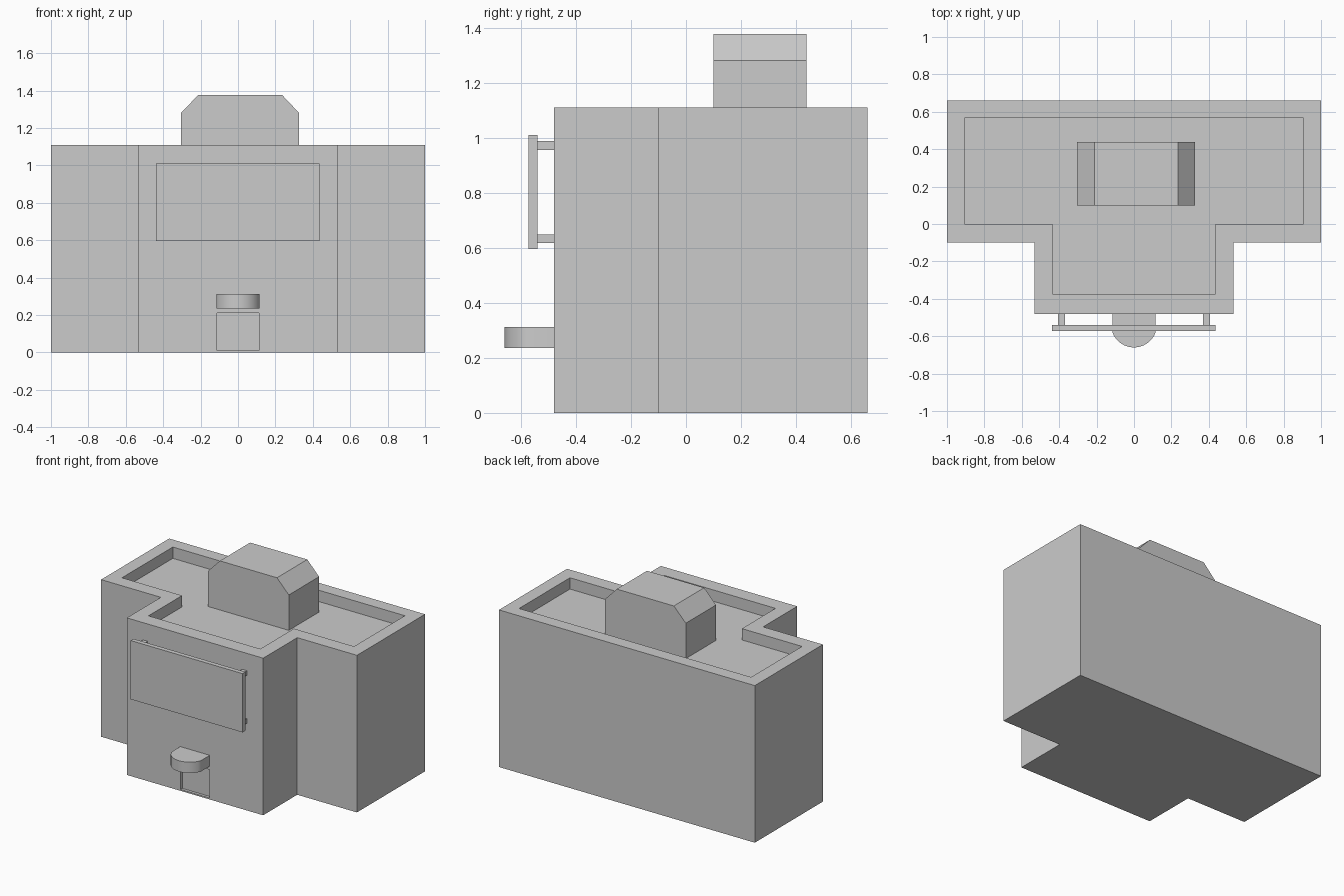
import bpy, bmesh, math

if "Cube" in bpy.data.objects:
    bpy.data.objects.remove(bpy.data.objects["Cube"])


def prism(name, outline, to_3d, a, b):
    """Extrude a 2D outline between depths a and b; to_3d maps (u, v, depth) to xyz."""
    bm = bmesh.new()
    face = bm.faces.new([bm.verts.new(to_3d(u, v, a)) for u, v in outline])
    ext = bmesh.ops.extrude_face_region(bm, geom=[face])
    start, end = to_3d(0, 0, a), to_3d(0, 0, b)
    bmesh.ops.translate(
        bm, vec=[e - s for s, e in zip(start, end)],
        verts=[g for g in ext["geom"] if isinstance(g, bmesh.types.BMVert)])
    bmesh.ops.recalc_face_normals(bm, faces=bm.faces[:])
    mesh = bpy.data.meshes.new(name)
    bm.to_mesh(mesh)
    bm.free()
    obj = bpy.data.objects.new(name, mesh)
    bpy.context.collection.objects.link(obj)
    return obj


def plan(u, v, d):       # outline seen from above, extruded in z
    return (u, v, d)


def elevation(u, v, d):  # outline seen from the front, extruded in y
    return (u, d, v)


def box(name, x0, x1, y0, y1, z0, z1):
    return prism(name, [(x0, y0), (x1, y0), (x1, y1), (x0, y1)], plan, z0, z1)


def t_shape(wide, narrow, back, step, front):
    return [(-wide, back), (-wide, step), (-narrow, step), (-narrow, front),
            (narrow, front), (narrow, step), (wide, step), (wide, back)]


def cut(target, cutter):
    mod = target.modifiers.new(cutter.name, 'BOOLEAN')
    mod.operation = 'DIFFERENCE'
    mod.solver = 'EXACT'
    mod.object = cutter
    cutter.hide_render = True
    cutter.hide_set(True)


ROOF, TOP = 1.03, 1.11

# T-shaped building with a sunken roof and a shallow doorway
building = prism("building", t_shape(1.0, 0.533, 0.66, -0.10, -0.48), plan, 0, TOP)
cut(building, prism("roof_cutter", t_shape(0.907, 0.437, 0.568, 0.0, -0.375),
                    plan, ROOF, TOP + 0.1))
cut(building, box("door_cutter", -0.112, 0.112, -0.6, -0.46, 0.01, 0.21))

# Chamfered rooftop housing
prism("roof_housing",
      [(-0.305, ROOF), (0.327, ROOF), (0.327, 1.28), (0.235, 1.377),
       (-0.212, 1.377), (-0.305, 1.28)], elevation, 0.10, 0.438)

# Sign panel on four pegs
box("sign_panel", -0.438, 0.436, -0.572, -0.54, 0.595, 1.01)
for side, x in (("left", -0.388), ("right", 0.388)):
    for level, z in (("lower", 0.633), ("upper", 0.972)):
        box(f"sign_peg_{level}_{side}", x - 0.018, x + 0.018,
            -0.54, -0.48, z - 0.016, z + 0.016)

# Door canopy with a rounded front
half, radius = 0.115, 0.123
span = math.asin(half / radius)
arc = [(radius * math.sin(t), -0.537 - radius * math.cos(t))
       for t in (-span + 2 * span * i / 16 for i in range(17))]
canopy = prism("door_canopy", [(-half, -0.48)] + arc + [(half, -0.48)],
               plan, 0.235, 0.312)
bpy.context.view_layer.objects.active = canopy
canopy.select_set(True)
bpy.ops.object.shade_smooth_by_angle(angle=math.radians(30))
